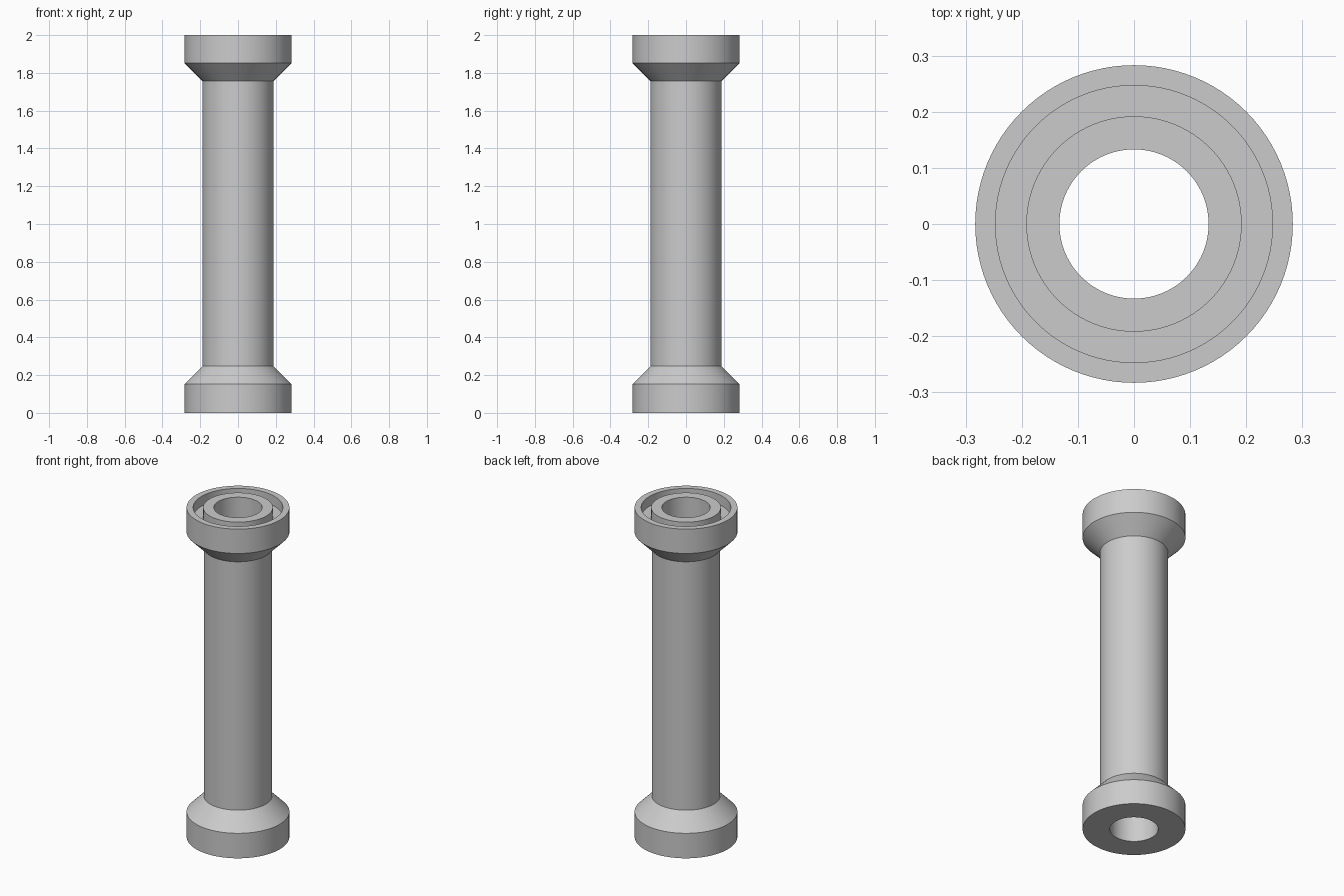
import bpy
import bmesh
import math

cube = bpy.data.objects.get("Cube")
if cube:
    bpy.data.objects.remove(cube, do_unlink=True)

grey = bpy.data.materials.new("plain grey")
grey.use_nodes = True
colour = (0.6, 0.6, 0.6, 1)
grey.diffuse_color = colour
grey.node_tree.nodes["Principled BSDF"].inputs["Base Color"].default_value = colour

SEGMENTS = 96
BORE, BODY, SPIGOT, SOCKET, COLLAR = 0.133, 0.188, 0.192, 0.247, 0.283
GROOVE_DEPTH = 0.06


def lathe(name, profile):
    """Spin a closed (radius, height) profile around the z axis."""
    bm = bmesh.new()
    rings = []
    for radius, z in profile:
        ring = []
        for i in range(SEGMENTS):
            a = math.tau * i / SEGMENTS
            ring.append(bm.verts.new((radius * math.cos(a), radius * math.sin(a), z)))
        rings.append(ring)
    for k, ring in enumerate(rings):
        upper = rings[(k + 1) % len(rings)]
        for i in range(SEGMENTS):
            j = (i + 1) % SEGMENTS
            bm.faces.new((ring[i], ring[j], upper[j], upper[i]))
    bmesh.ops.recalc_face_normals(bm, faces=bm.faces)
    mesh = bpy.data.meshes.new(name)
    bm.to_mesh(mesh)
    bm.free()
    mesh.materials.append(grey)
    obj = bpy.data.objects.new(name, mesh)
    bpy.context.collection.objects.link(obj)
    bpy.ops.object.select_all(action="DESELECT")
    obj.select_set(True)
    bpy.context.view_layer.objects.active = obj
    bpy.ops.object.shade_smooth_by_angle(angle=math.radians(30))
    return obj


# One hollow body: flat foot flange, shaft, and top flange with a ring groove
lathe("flanged_pipe", [
    # foot flange and lower cone
    (BORE, 0), (COLLAR, 0), (COLLAR, 0.152), (BODY, 0.248),
    # shaft, upper cone and top collar
    (BODY, 1.757), (COLLAR, 1.852), (COLLAR, 2),
    # ring groove around the spigot, then back to the bore
    (SOCKET, 2), (SOCKET, 2 - GROOVE_DEPTH), (SPIGOT, 2 - GROOVE_DEPTH),
    (SPIGOT, 2), (BORE, 2),
])
